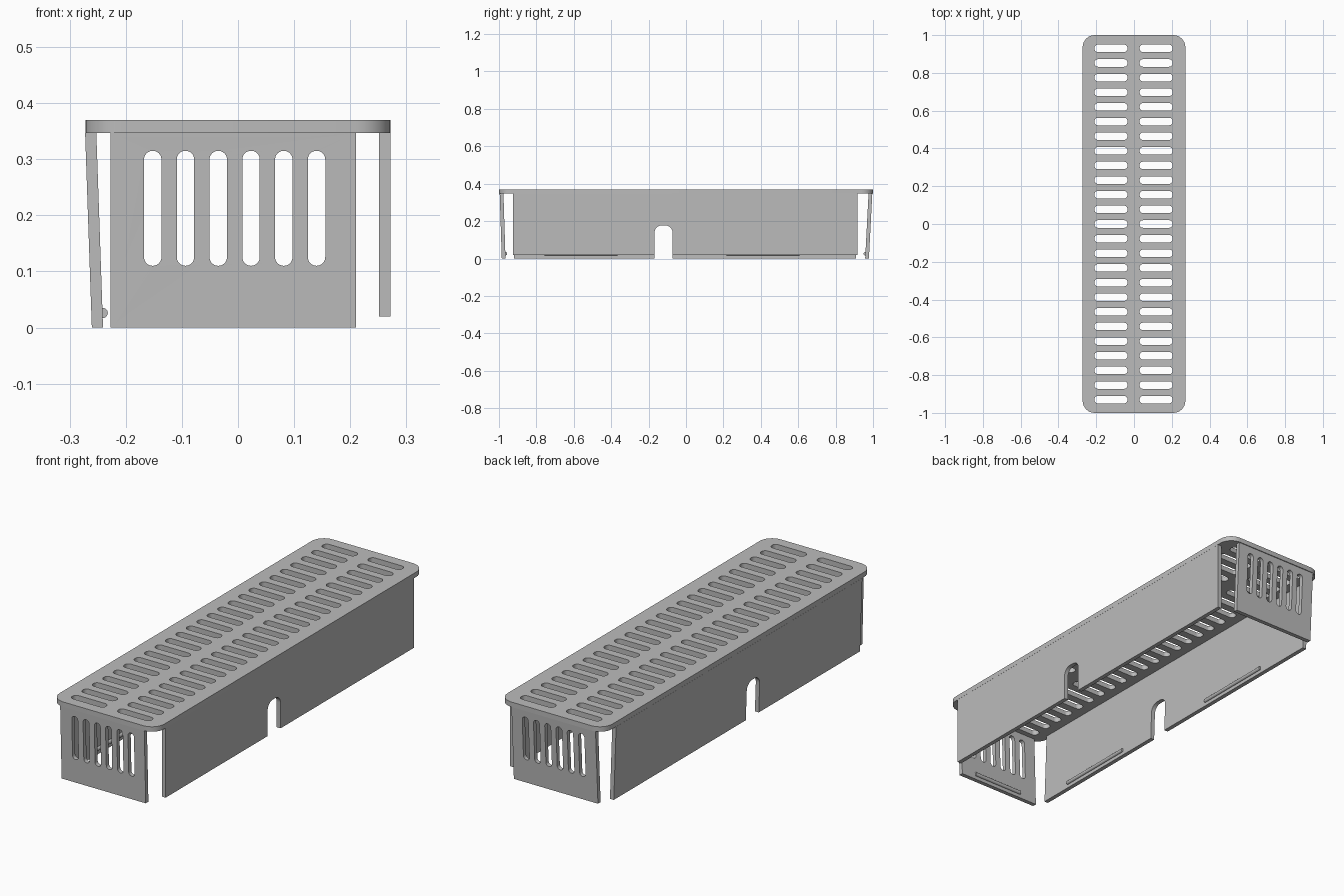
import bpy
import bmesh
from math import sin, cos, pi
from mathutils import Matrix, Vector

cube = bpy.data.objects.get("Cube")
if cube:
    bpy.data.objects.remove(cube, do_unlink=True)

grey = bpy.data.materials.new("plain grey")
grey.use_nodes = True
COLOUR = (0.5, 0.5, 0.5, 1)
grey.diffuse_color = COLOUR
grey.node_tree.nodes["Principled BSDF"].inputs["Base Color"].default_value = COLOUR

THICK = 0.02
PLATE_LOW, PLATE_TOP = 0.347, 0.37


def arc(cx, cy, r, start, end, steps=8):
    return [(cx + r * cos(start + (end - start) * i / steps),
             cy + r * sin(start + (end - start) * i / steps)) for i in range(steps + 1)]


def rounded(cx, cy, w, h, r):
    """Rounded rectangle outline; a slot when r is half the short side."""
    dx, dy = w / 2 - r, h / 2 - r
    pts = []
    for k, (sx, sy) in enumerate([(1, 1), (-1, 1), (-1, -1), (1, -1)]):
        pts += arc(cx + sx * dx, cy + sy * dy, r, k * pi / 2, (k + 1) * pi / 2)
    return [p for i, p in enumerate(pts)
            if (Vector(p) - Vector(pts[i - 1])).length > 1e-5]


def finish(obj):
    obj.data.materials.clear()
    obj.data.materials.append(grey)
    bpy.ops.object.select_all(action="DESELECT")
    obj.select_set(True)
    bpy.context.view_layer.objects.active = obj
    bpy.ops.object.shade_smooth_by_angle()
    return obj


def panel(name, outlines, thick, origin, u, v, n):
    """Sheet with holes: first outline is the edge, the others are cut out."""
    curve = bpy.data.curves.new(name, "CURVE")
    curve.dimensions = "2D"
    curve.fill_mode = "BOTH"
    curve.extrude = thick / 2
    for pts in outlines:
        spline = curve.splines.new("POLY")
        spline.points.add(len(pts) - 1)
        for point, (a, b) in zip(spline.points, pts):
            point.co = (a, b, 0, 1)
        spline.use_cyclic_u = True
    temp = bpy.data.objects.new(name + "_outline", curve)
    bpy.context.collection.objects.link(temp)
    mesh = bpy.data.meshes.new_from_object(
        temp.evaluated_get(bpy.context.evaluated_depsgraph_get()))
    bpy.data.objects.remove(temp, do_unlink=True)
    bpy.data.curves.remove(curve)
    frame = Matrix((u, v, n)).transposed().to_4x4()
    frame.translation = origin
    mesh.transform(frame)
    bm = bmesh.new()
    bm.from_mesh(mesh)
    bmesh.ops.remove_doubles(bm, verts=bm.verts, dist=1e-5)
    bmesh.ops.recalc_face_normals(bm, faces=bm.faces)
    bm.to_mesh(mesh)
    bm.free()
    mesh.name = name
    obj = bpy.data.objects.new(name, mesh)
    bpy.context.collection.objects.link(obj)
    return finish(obj)


def ridge(name, location, length, axis):
    """Thin round snap bead along x or y."""
    turn = (0, pi / 2, 0) if axis == "x" else (pi / 2, 0, 0)
    bpy.ops.mesh.primitive_cylinder_add(
        vertices=20, radius=0.009, depth=length, location=location, rotation=turn)
    obj = bpy.context.object
    obj.name = name
    finish(obj)


X, Y, Z = Vector((1, 0, 0)), Vector((0, 1, 0)), Vector((0, 0, 1))

# Slotted top plate
slots = [rounded(cx, row * 0.0775, 0.175, 0.04, 0.0185)
         for cx in (-0.122, 0.117) for row in range(-12, 13)]
panel("top_plate", [rounded(0, 0, 0.544, 2, 0.064)] + slots, PLATE_TOP - PLATE_LOW,
      (0, 0, (PLATE_LOW + PLATE_TOP) / 2), X, Y, Z)


# Long walls, each with an arched cable notch in the lower edge
def wall_outline(y0, y1, bottom):
    left, right, top, r = -0.168, -0.072, 0.177, 0.038
    notch = [(left, bottom)] + arc(left + r, top - r, r, pi, pi / 2)
    notch += arc(right - r, top - r, r, pi / 2, 0) + [(right, bottom)]
    return [(y0, bottom)] + notch + [(y1, bottom), (y1, PLATE_LOW), (y0, PLATE_LOW)]


panel("left_wall", [wall_outline(-0.925, 0.918, 0.02)], THICK, (0.2615, 0, 0), Y, Z, X)
lean = -0.012 / PLATE_LOW
panel("right_wall", [wall_outline(-0.92, 0.908, 0)], THICK, (-0.2505, 0, 0),
      Y, Vector((lean, 0, 1)), X)
for name, y in (("front", -0.562), ("back", 0.412)):
    ridge("right_wall_ridge_" + name, (-0.241, y, 0.026), 0.39, "y")

# End walls with vertical vents, leaning inwards at the foot
vents = [rounded(-0.152 + 0.0584 * i, 0.2125, 0.031, 0.205, 0.0154) for i in range(6)]
edge = [(-0.227, 0), (0.21, 0), (0.21, PLATE_LOW), (-0.227, PLATE_LOW)]
for name, side, foot in (("front", -1, 0.975), ("back", 1, 0.968)):
    slope = (0.986 - foot) / PLATE_LOW * side
    panel(name + "_wall", [edge] + vents, THICK, (0, side * foot, 0),
          X, Vector((0, slope, 1)), Y)
    ridge(name + "_wall_ridge", (0, side * (foot - 0.01), 0.026), 0.265, "x")
